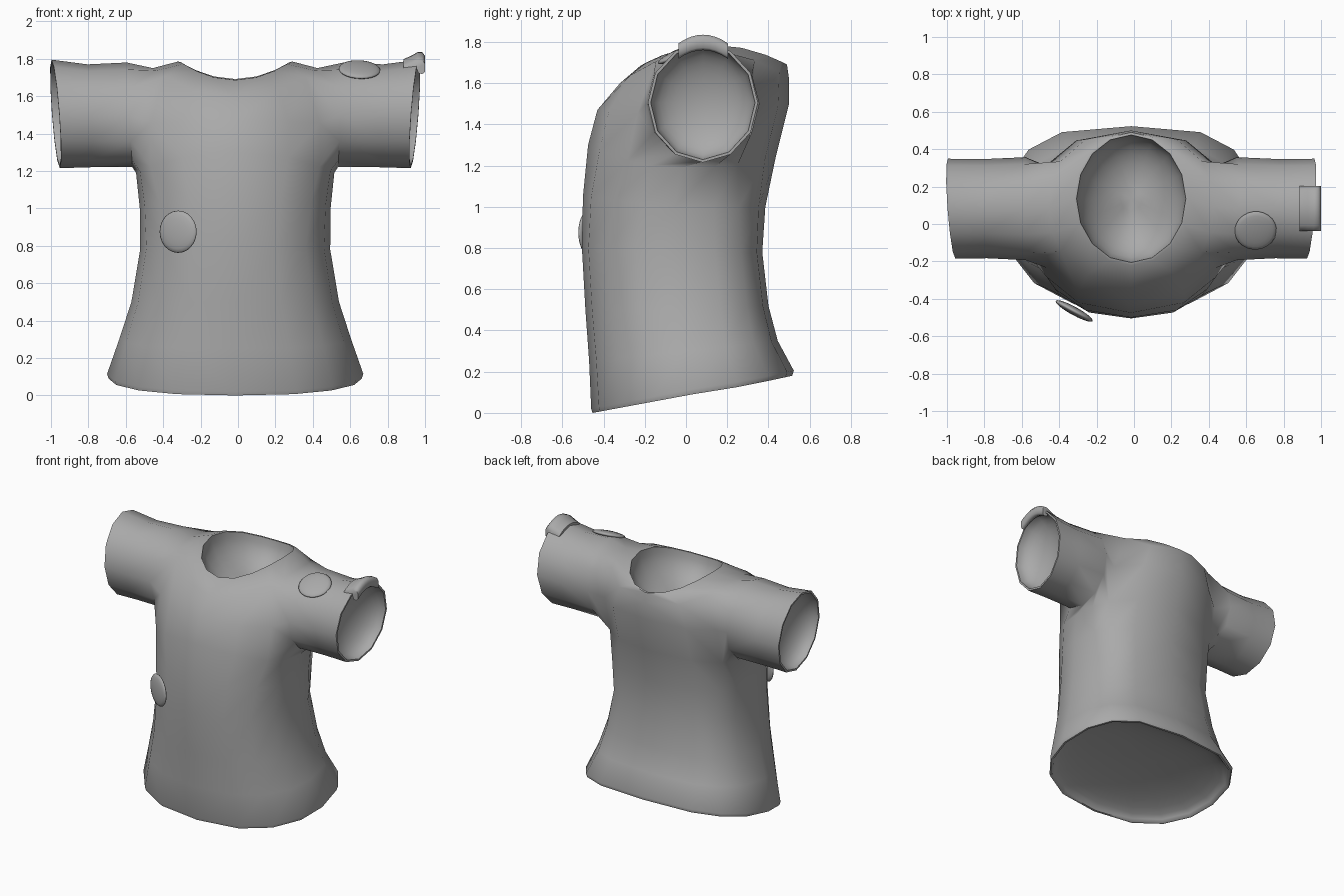
import bpy, bmesh, math
from mathutils import Vector

if "Cube" in bpy.data.objects:
    bpy.data.objects.remove(bpy.data.objects["Cube"])

CX = -0.015  # shirt's plane of symmetry

grey = bpy.data.materials.new("grey cloth")
grey.diffuse_color = (0.4, 0.4, 0.4, 1)
grey.use_nodes = True
grey.node_tree.nodes["Principled BSDF"].inputs["Base Color"].default_value = grey.diffuse_color


def make_object(name, bm, angle=60):
    bmesh.ops.recalc_face_normals(bm, faces=bm.faces)
    mesh = bpy.data.meshes.new(name)
    bm.to_mesh(mesh)
    bm.free()
    mesh.materials.append(grey)
    ob = bpy.data.objects.new(name, mesh)
    bpy.context.collection.objects.link(ob)
    bpy.ops.object.select_all(action='DESELECT')
    ob.select_set(True)
    bpy.context.view_layer.objects.active = ob
    bpy.ops.object.shade_smooth_by_angle(angle=math.radians(angle))
    return ob


# Column angles from the side to the centre line; they gather around the armhole
EVEN = (0, 22.5, 45, 67.5, 90)
NEAR = (0, 20, 40, 65, 90)
HOLE = (0, 17, 33, 60, 90)
# Roundness powers: front x, front y, back x, back y
HEM, WAIST = (.8, 1, .64, .85), (.85, .95, .6, .77)
CHEST, ROUND = (.9, .9, .85, .85), (1, 1, 1, 1)

# Torso rings: half width, front y, back y, z at front / side / back, z power
RINGS = [
    (.677, -.453, .515, 0.0, .09, .18, 1, EVEN, HEM),
    (.685, -.46, .523, .02, .115, .205, 1, EVEN, HEM),
    (.62, -.47, .445, .25, .30, .35, 1, EVEN, HEM),
    (.555, -.488, .40, .50, .50, .52, 1, EVEN, WAIST),
    (.508, -.505, .37, .80, .78, .78, 1, EVEN, WAIST),
    (.51, -.50, .385, 1.05, 1.00, 1.00, 1, NEAR, WAIST),
    (.53, -.475, .435, 1.30, 1.19, 1.24, 2, HOLE, CHEST),
    (.53, -.43, .50, 1.47, 1.45, 1.50, 2, HOLE, CHEST),
    (.44, -.32, .50, 1.60, 1.75, 1.62, 2, HOLE, CHEST),
    (.306, -.22, .49, 1.685, 1.785, 1.69, 2, EVEN, ROUND),
]
TOP = len(RINGS) - 1
LOW, MID, HIGH = TOP - 3, TOP - 2, TOP - 1  # rings bounding the armhole


def ring_point(ring, k):
    hw, yf, yb, zf, zs, zb, p, angles, powers = ring
    a = math.radians(angles[abs(k)])
    c, s = max(math.cos(a), 0), math.sin(a)
    px, py = powers[2:] if k > 0 else powers[:2]
    sign = 1 if k > 0 else -1
    x = 0 if abs(k) == 4 else hw * c ** px
    y = (yf + yb) / 2 + sign * (yb - yf) / 2 * s ** py
    z = zs + ((zb if k > 0 else zf) - zs) * s ** p
    return x, y, z


def hollow(bm, loop, centre, inward, closed):
    """Thin rim, then a rounded hollow closing the opening."""
    centre, inward = Vector(centre), Vector(inward)
    start = [v.co.copy() for v in loop]
    count = len(loop) if closed else len(loop) - 1
    for step in range(8):
        t = step / 8 * math.pi / 2
        new = []
        for co in start:
            d = co - centre
            rim = 1 - .014 / d.length
            new.append(bm.verts.new(centre + d * rim * math.cos(t) + inward * math.sin(t)))
        for j in range(count):
            n = (j + 1) % len(loop)
            bm.faces.new((loop[j], loop[n], new[n], new[j]))
        loop = new
    pole = bm.verts.new(centre + inward)
    for j in range(count):
        bm.faces.new((loop[j], loop[(j + 1) % len(loop)], pole))


# Half of the torso, with an armhole left open in the side
bm = bmesh.new()
grid = [{k: bm.verts.new(ring_point(r, k)) for k in range(-4, 5)} for r in RINGS]
for i in range(TOP):
    for k in range(-4, 4):
        if not (i in (LOW, MID) and -2 <= k < 2):
            bm.faces.new((grid[i][k], grid[i][k + 1], grid[i + 1][k + 1], grid[i + 1][k]))

# Sleeve continues outward from the twelve armhole points
loop = [grid[MID][2]] + [grid[HIGH][k] for k in (2, 1, 0, -1, -2)]
loop += [grid[MID][-2]] + [grid[LOW][k] for k in (-2, -1, 0, 1, 2)]
SLEEVE = [  # x, lean with height, lean with depth, y radius, z centre, z radius
    (.565, .015, 0, .275, 1.50, .28),
    (.78, .01, .01, .265, 1.495, .275),
    (.96, .022, .02, .267, 1.505, .29),
]
for x, lz, ly, ry, zc, rz in SLEEVE:
    new = []
    for j in range(12):
        c, s = math.cos(j * math.pi / 6), math.sin(j * math.pi / 6)
        new.append(bm.verts.new((x + lz * s + ly * c, .082 + ry * c, zc + rz * s)))
    for j in range(12):
        n = (j + 1) % 12
        bm.faces.new((loop[j], loop[n], new[n], new[j]))
    loop = new
for v in list(grid[MID].values()):  # points inside the armhole
    if not v.link_faces:
        bm.verts.remove(v)

# Hollows in the cuff, collar and hem
hollow(bm, loop, (.96, .082, 1.505), (-.15, 0, 0), True)
hollow(bm, list(grid[TOP].values()), (0, .136, 1.735), (0, 0, -.25), False)
hollow(bm, list(grid[0].values()), (0, .031, .09), (0, -.01, .1), False)

shirt = make_object("shirt", bm, 60)
shirt.location.x = CX
mirror = shirt.modifiers.new("both halves", 'MIRROR')
mirror.use_clip = True


# Round buttons, flattened along their facing direction
def button(name, centre, normal, radius, thickness):
    b = bmesh.new()
    bmesh.ops.create_uvsphere(b, u_segments=24, v_segments=10, radius=1)
    bmesh.ops.scale(b, vec=(radius, radius, thickness / 2), verts=b.verts)
    ob = make_object(name, b, 80)
    ob.rotation_euler = Vector(normal).to_track_quat('Z', 'Y').to_euler()
    ob.location = centre


button("front_button", (-.32, -.465, .875), (-.48, -.88, 0), .113, .045)
button("sleeve_button", (.65, -.035, 1.742), (.05, -.4, .9), .112, .045)

# Hooked clip over the cuff edge: x and height profile, arched front to back
PROFILE = [(.885, .27), (.885, .288), (.93, .308), (.96, .325), (.985, .325),
           (1.0, .305), (1.0, .262), (.985, .25), (.965, .255), (.955, .28)]
bm = bmesh.new()
rows = []
for i in range(9):
    t = -1 + i / 4
    rows.append([bm.verts.new((x, .083 + .12 * t, 1.51 + h - .042 * t * t))
                 for x, h in PROFILE])
for a, b in zip(rows, rows[1:]):
    for j in range(len(PROFILE)):
        n = (j + 1) % len(PROFILE)
        bm.faces.new((a[j], a[n], b[n], b[j]))
bm.faces.new(rows[0])
bm.faces.new(rows[-1])
make_object("cuff_clip", bm, 65)
